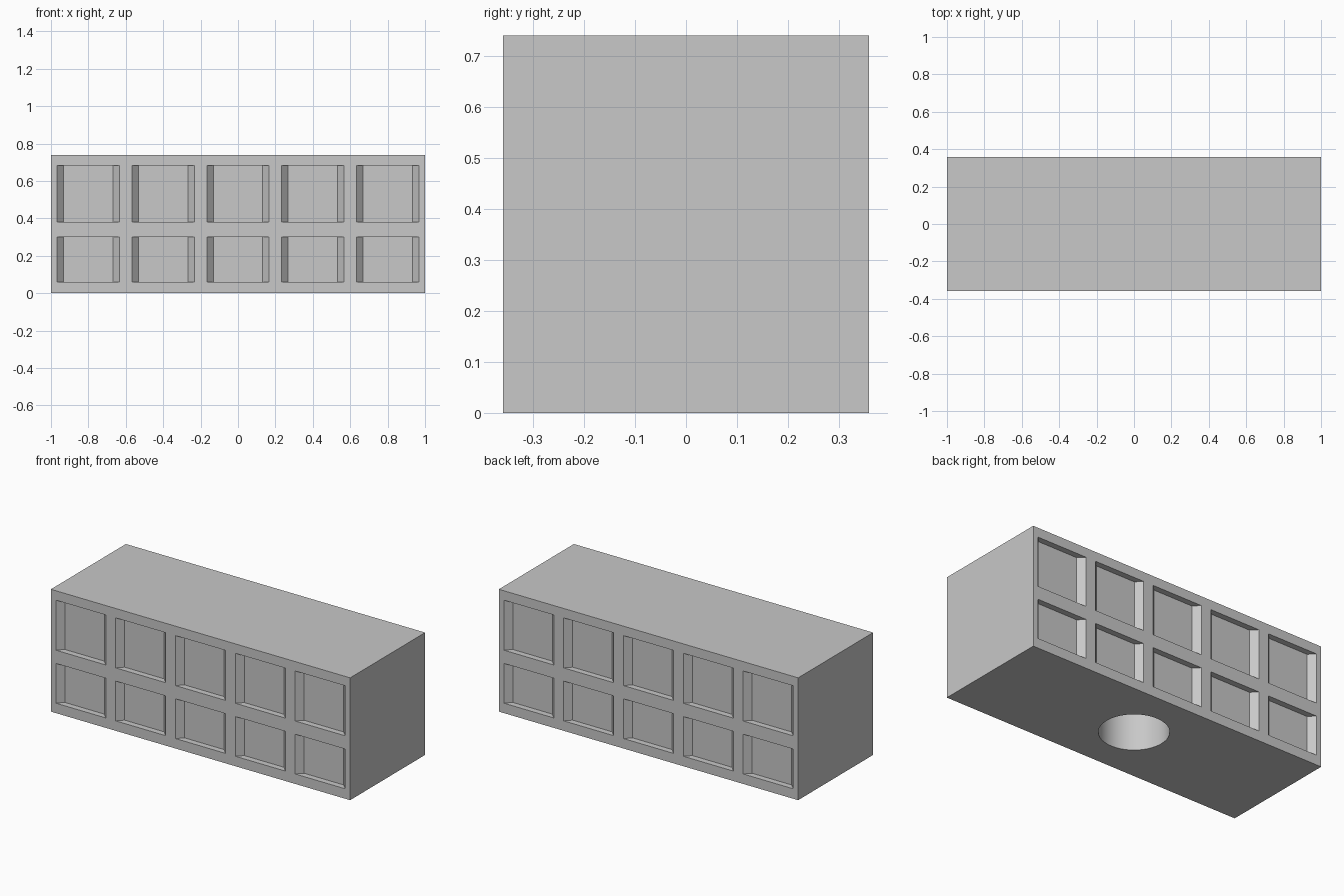
import bpy, bmesh, math
from mathutils import Matrix

default = bpy.data.objects.get("Cube")
if default:
    bpy.data.objects.remove(default, do_unlink=True)

W, D, H = 2.0, 0.716, 0.739          # overall block size
POCKET_DEPTH = 0.036
HALF_OUT, HALF_IN = 0.167, 0.132     # pocket half width at face and at floor
ROWS = [(0.06, 0.30), (0.38, 0.682)]
HOLE_R, HOLE_DEPTH = 0.19, 0.4

grey = bpy.data.materials.new("concrete_grey")
grey.use_nodes = True
colour = (0.58, 0.58, 0.58, 1)
grey.diffuse_color = colour
bsdf = next(n for n in grey.node_tree.nodes if n.type == 'BSDF_PRINCIPLED')
bsdf.inputs["Base Color"].default_value = colour


def make_object(name, bm):
    bmesh.ops.recalc_face_normals(bm, faces=bm.faces)
    mesh = bpy.data.meshes.new(name)
    bm.to_mesh(mesh)
    bm.free()
    mesh.materials.append(grey)
    obj = bpy.data.objects.new(name, mesh)
    bpy.context.collection.objects.link(obj)
    return obj


def add_pocket(bm, x, z0, z1, side):
    """Wedge-sided cutter that widens towards the face on the given y side."""
    extra = 0.02
    slope = (HALF_OUT - HALF_IN) / POCKET_DEPTH
    y_in = side * (D / 2 - POCKET_DEPTH)
    y_out = side * (D / 2 + extra)
    wide = HALF_OUT + slope * extra
    outline = [(x - HALF_IN, y_in), (x + HALF_IN, y_in),
               (x + wide, y_out), (x - wide, y_out)]
    base = bm.faces.new([bm.verts.new((px, py, z0)) for px, py in outline])
    ext = bmesh.ops.extrude_face_region(bm, geom=[base])
    top = [v for v in ext["geom"] if isinstance(v, bmesh.types.BMVert)]
    bmesh.ops.translate(bm, verts=top, vec=(0, 0, z1 - z0))


# Main block
bm = bmesh.new()
bmesh.ops.create_cube(bm, size=1, matrix=Matrix.Translation((0, 0, H / 2))
                      @ Matrix.Diagonal((W, D, H, 1)))
block = make_object("building_block", bm)

# Cutter: window pockets on front and back, plus the round socket underneath
bm = bmesh.new()
for side in (-1, 1):
    for column in range(-2, 3):
        for z0, z1 in ROWS:
            add_pocket(bm, column * 0.4, z0, z1, side)
bmesh.ops.create_cone(bm, cap_ends=True, segments=64, radius1=HOLE_R,
                      radius2=HOLE_R, depth=2 * HOLE_DEPTH)
cutter = make_object("pocket_cutter", bm)
cutter.hide_render = True

# Apply the cut and discard the helper
cut = block.modifiers.new("pockets", 'BOOLEAN')
cut.operation = 'DIFFERENCE'
cut.solver = 'EXACT'
cut.object = cutter
for obj in bpy.context.selected_objects:
    obj.select_set(False)
bpy.context.view_layer.objects.active = block
block.select_set(True)
bpy.ops.object.modifier_apply(modifier=cut.name)
bpy.data.objects.remove(cutter, do_unlink=True)
bpy.ops.object.shade_smooth_by_angle(angle=math.radians(30))
